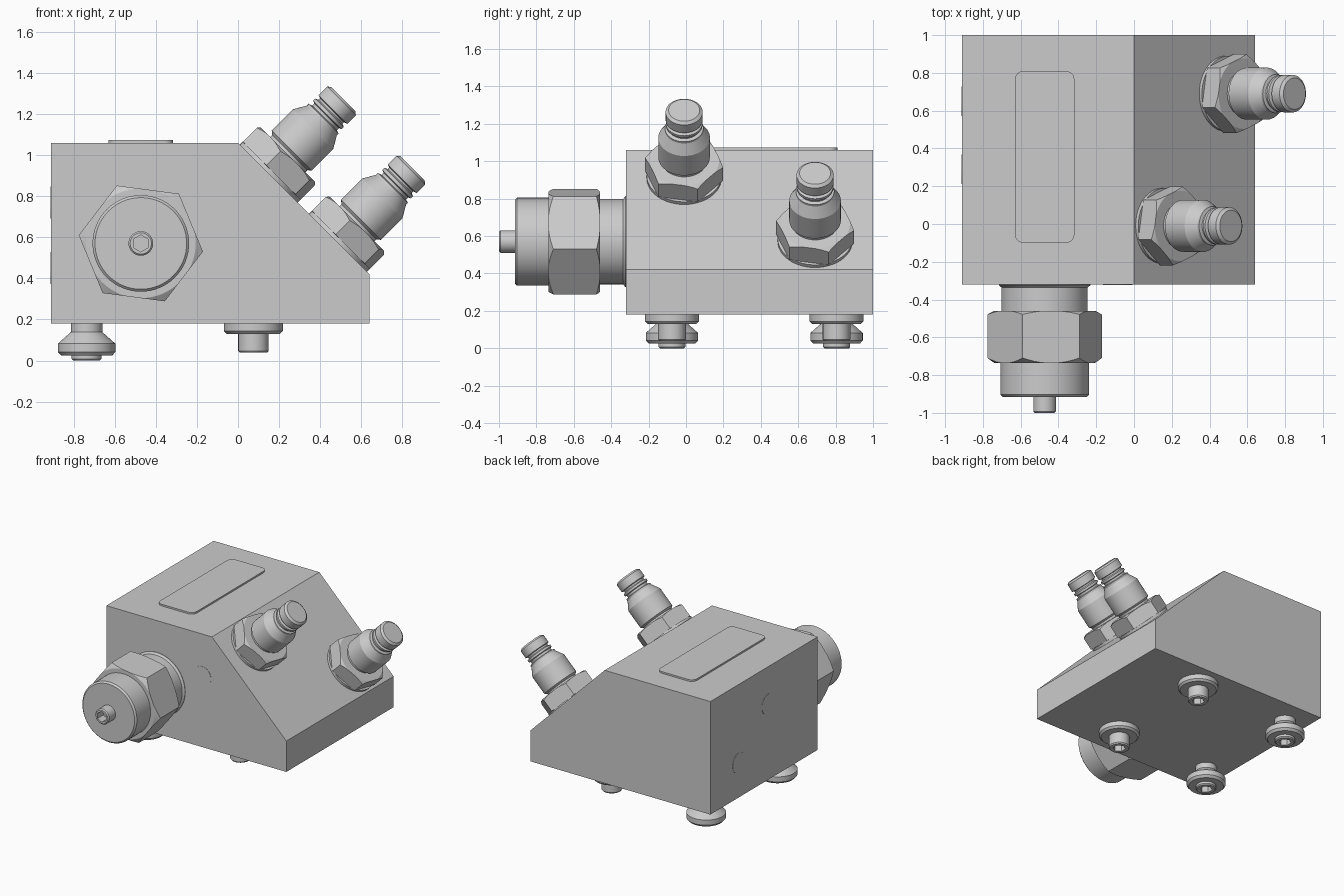
import bpy, bmesh, math
from mathutils import Matrix, Vector

if "Cube" in bpy.data.objects:
    bpy.data.objects.remove(bpy.data.objects["Cube"])

YC, ZB = (-0.32, 1.0), 0.18      # block depth range, block underside


def finish(name, bm, mat=Matrix()):
    bmesh.ops.recalc_face_normals(bm, faces=bm.faces[:])
    bm.transform(mat)
    me = bpy.data.meshes.new(name)
    bm.to_mesh(me)
    bm.free()
    ob = bpy.data.objects.new(name, me)
    bpy.context.collection.objects.link(ob)
    return ob


def frame(origin, axis, xdir):
    """Matrix whose local z runs along axis from origin."""
    z, x = Vector(axis).normalized(), Vector(xdir).normalized()
    m = Matrix((x, z.cross(x), z)).transposed().to_4x4()
    m.translation = origin
    return m


def lathe(name, profile, mat, sides=48, turn=0.0):
    """Solid of revolution from (radius, height) points; 6 sides gives a prism."""
    bm = bmesh.new()
    rings = []
    for r, h in profile:
        angs = [math.radians(turn) + 2 * math.pi * i / sides for i in range(sides)]
        rings.append([bm.verts.new((r * math.cos(a), r * math.sin(a), h)) for a in angs])
    for a, b in zip(rings, rings[1:]):
        for i in range(sides):
            j = (i + 1) % sides
            bm.faces.new((a[i], a[j], b[j], b[i]))
    bm.faces.new(rings[0])
    bm.faces.new(rings[-1])
    return finish(name, bm, mat)


def boolean(ob, tool, op):
    mod = ob.modifiers.new("cut", 'BOOLEAN')
    mod.operation, mod.object, mod.solver = op, tool, 'EXACT'
    bpy.context.view_layer.objects.active = ob
    bpy.ops.object.modifier_apply(modifier=mod.name)
    bpy.data.objects.remove(tool)


def hex_nut(name, r, h0, h1, mat, turn, cut0, cut1):
    """Hex prism with its corners turned down at the ends."""
    nut = lathe(name, [(r, h0), (r, h1)], mat, 6, turn)
    k, R = 0.87 * r, 1.02 * r
    prof = [(k, h0 - 0.001), (R, h0 + cut0), (R, h1 - cut1), (k, h1 + 0.001)]
    boolean(nut, lathe("nut_cutter", prof, mat, 64), 'INTERSECT')


def socket(ob, r, top, depth, mat):
    """Hex key recess in the end of a screw."""
    tool = lathe("socket_cutter", [(r, top - depth), (r, top + 0.05)], mat, 6, 30)
    boolean(ob, tool, 'DIFFERENCE')


# Block with sloped port face
bm = bmesh.new()
outline = [(-0.91, ZB), (0.64, ZB), (0.64, 0.42), (0, 1.06), (-0.91, 1.06)]
face = bm.faces.new([bm.verts.new((x, YC[0], z)) for x, z in outline])
ext = bmesh.ops.extrude_face_region(bm, geom=[face])
bmesh.ops.translate(bm, vec=(0, YC[1] - YC[0], 0),
                    verts=[v for v in ext["geom"] if isinstance(v, bmesh.types.BMVert)])
finish("manifold_block", bm)

# Rounded label plate on top
bm = bmesh.new()
bmesh.ops.create_cube(bm, size=1)
bm.transform(Matrix.Translation((-0.473, 0.355, 1.063)) @ Matrix.Diagonal((0.315, 0.91, 0.02, 1)))
upright = [e for e in bm.edges if abs(e.verts[0].co.z - e.verts[1].co.z) > 0.01]
bmesh.ops.bevel(bm, geom=upright, offset=0.045, segments=6, profile=0.5, affect='EDGES')
finish("label_plate", bm)

# Flush plugs on the front and left faces
plug = [(0.078, -0.02), (0.078, 0.002)]
lathe("front_plug", plug, frame((-0.085, YC[0], 0.73), (0, -1, 0), (1, 0, 0)), 32)
for i, (y, z) in enumerate([(0.29, 0.77), (0.65, 0.45)]):
    lathe(f"side_plug_{i + 1}", plug, frame((-0.91, y, z), (-1, 0, 0), (0, 1, 0)), 32)

# Pressure valve on the front face
vm = frame((-0.473, YC[0], 0.57), (0, -1, 0), (1, 0, 0))
lathe("valve_neck", [(0.243, -0.01), (0.243, 0.004), (0.228, 0.016), (0.228, 0.15)], vm, 64)
hex_nut("valve_hex", 0.305, 0.14, 0.415, vm, -7.5, 0.022, 0.03)
lathe("valve_cap", [(0.235, 0.40), (0.235, 0.583), (0.223, 0.595)], vm, 64)
screw = lathe("adjusting_screw", [(0.06, 0.58), (0.06, 0.672), (0.052, 0.68)], vm, 32)
socket(screw, 0.041, 0.68, 0.07, vm)

# Two hose couplings on the slope
nipple = [(0.121, 0.11), (0.121, 0.145), (0.138, 0.158), (0.138, 0.305), (0.103, 0.365),
          (0.103, 0.378), (0.085, 0.383), (0.085, 0.398), (0.098, 0.403), (0.098, 0.418),
          (0.083, 0.425), (0.083, 0.436), (0.099, 0.441), (0.099, 0.50), (0.083, 0.513)]
for tag, pos in (("upper", (0.15, -0.01, 0.91)), ("lower", (0.487, 0.69, 0.573))):
    m = frame(pos, (1, 0, 1), (0, 1, 0))
    lathe(f"{tag}_port_washer", [(0.2, -0.01), (0.2, 0.02)], m)
    hex_nut(f"{tag}_port_hex", 0.212, 0.018, 0.13, m, -10, 0.004, 0.016)
    lathe(f"{tag}_port_nipple", nipple, m)

# Mounting studs underneath: flared heads at left, flanged pins at right
flared = [(0.077, -0.01), (0.077, 0.042), (0.14, 0.098), (0.14, 0.138), (0.125, 0.155),
          (0.073, 0.155), (0.073, 0.172), (0.065, 0.18)]
flanged = [(0.144, -0.01), (0.144, 0.036), (0.13, 0.05), (0.074, 0.05), (0.074, 0.133),
           (0.067, 0.142)]
for i, y in enumerate((-0.075, 0.805)):
    for tag, x, prof in (("flared", -0.737, flared), ("flanged", 0.075, flanged)):
        m = frame((x, y, ZB), (0, 0, -1), (1, 0, 0))
        stud = lathe(f"{tag}_stud_{i + 1}", prof, m)
        socket(stud, 0.045, prof[-1][1], 0.05, m)

# Smooth round faces, keep edges crisp
bpy.ops.object.select_all(action='SELECT')
bpy.ops.object.shade_smooth_by_angle(angle=math.radians(25))
